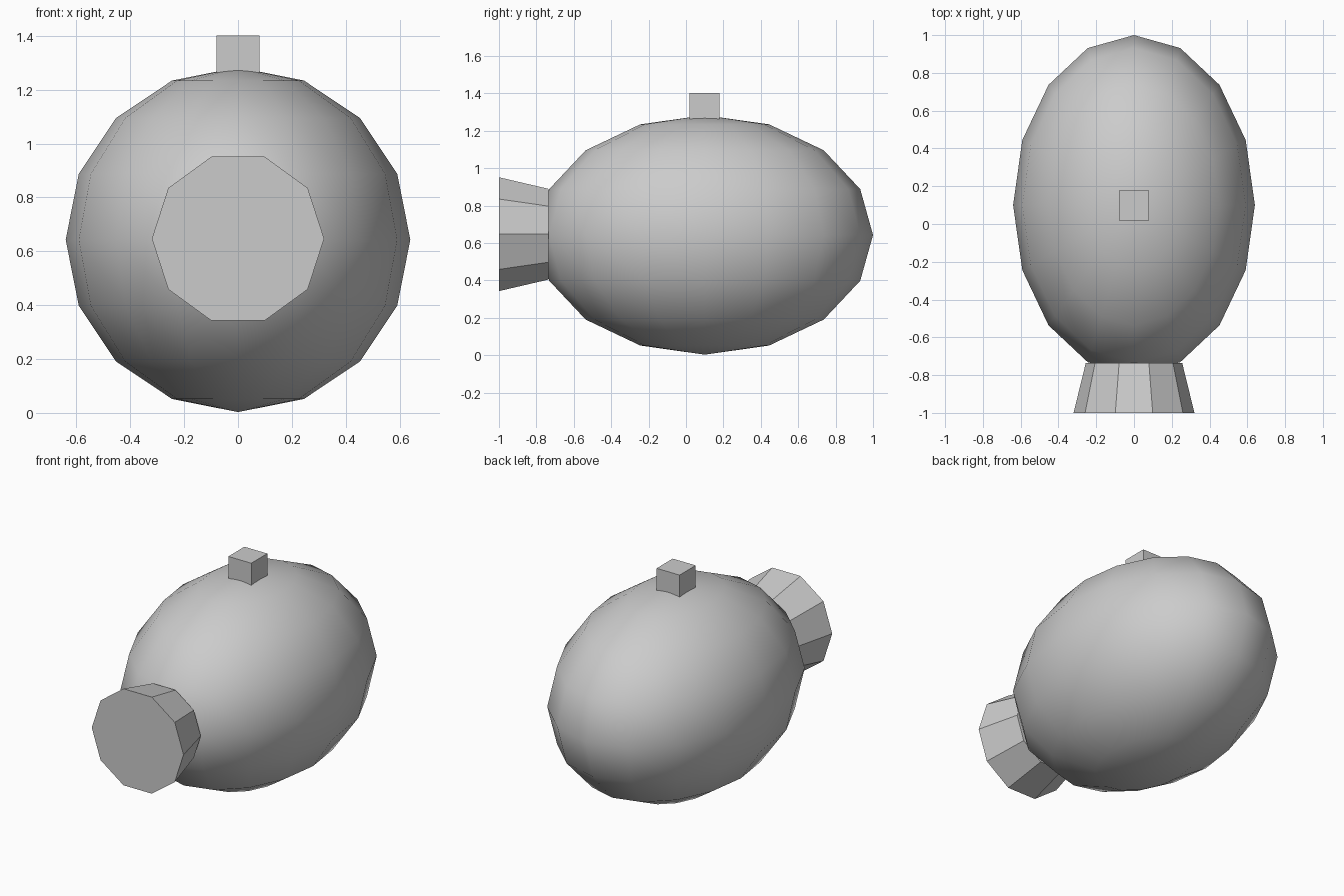
import bpy, bmesh, math
from mathutils import Matrix

if "Cube" in bpy.data.objects:
    bpy.data.objects.remove(bpy.data.objects["Cube"])

grey = bpy.data.materials.new("plain_grey")
grey.diffuse_color = (0.6, 0.6, 0.6, 1)
grey.use_nodes = True
grey.node_tree.nodes["Principled BSDF"].inputs["Base Color"].default_value = grey.diffuse_color

CZ = 0.643  # height of the body axis


def finish(name, bm, smooth=False):
    bmesh.ops.recalc_face_normals(bm, faces=bm.faces)
    for f in bm.faces:
        f.smooth = smooth
    mesh = bpy.data.meshes.new(name)
    bm.to_mesh(mesh)
    bm.free()
    mesh.materials.append(grey)
    obj = bpy.data.objects.new(name, mesh)
    bpy.context.collection.objects.link(obj)
    return obj


# Smooth egg-shaped body, 16 segments by 8 rings, poles on z
bm = bmesh.new()
bmesh.ops.create_uvsphere(
    bm, u_segments=16, v_segments=8, radius=1,
    matrix=Matrix.Translation((0, 0.1, CZ)) @ Matrix.Diagonal((0.64, 0.9, 0.64, 1)))
finish("body", bm, smooth=True)

# Flared ten-sided front cap
bm = bmesh.new()
rings = []
for y, r in ((-1.0, 0.32), (-0.735, 0.255)):
    rings.append([bm.verts.new((r * math.cos(i * math.tau / 10), y,
                                CZ + 0.004 + r * math.sin(i * math.tau / 10)))
                  for i in range(10)])
for i in range(10):
    j = (i + 1) % 10
    bm.faces.new((rings[0][i], rings[0][j], rings[1][j], rings[1][i]))
for ring in rings:
    bm.faces.new(ring)
finish("front_cap", bm)

# Small square knob on top
bm = bmesh.new()
bmesh.ops.create_cube(
    bm, size=1,
    matrix=Matrix.Translation((0, 0.098, 1.322)) @ Matrix.Diagonal((0.16, 0.16, 0.16, 1)))
finish("top_knob", bm)
